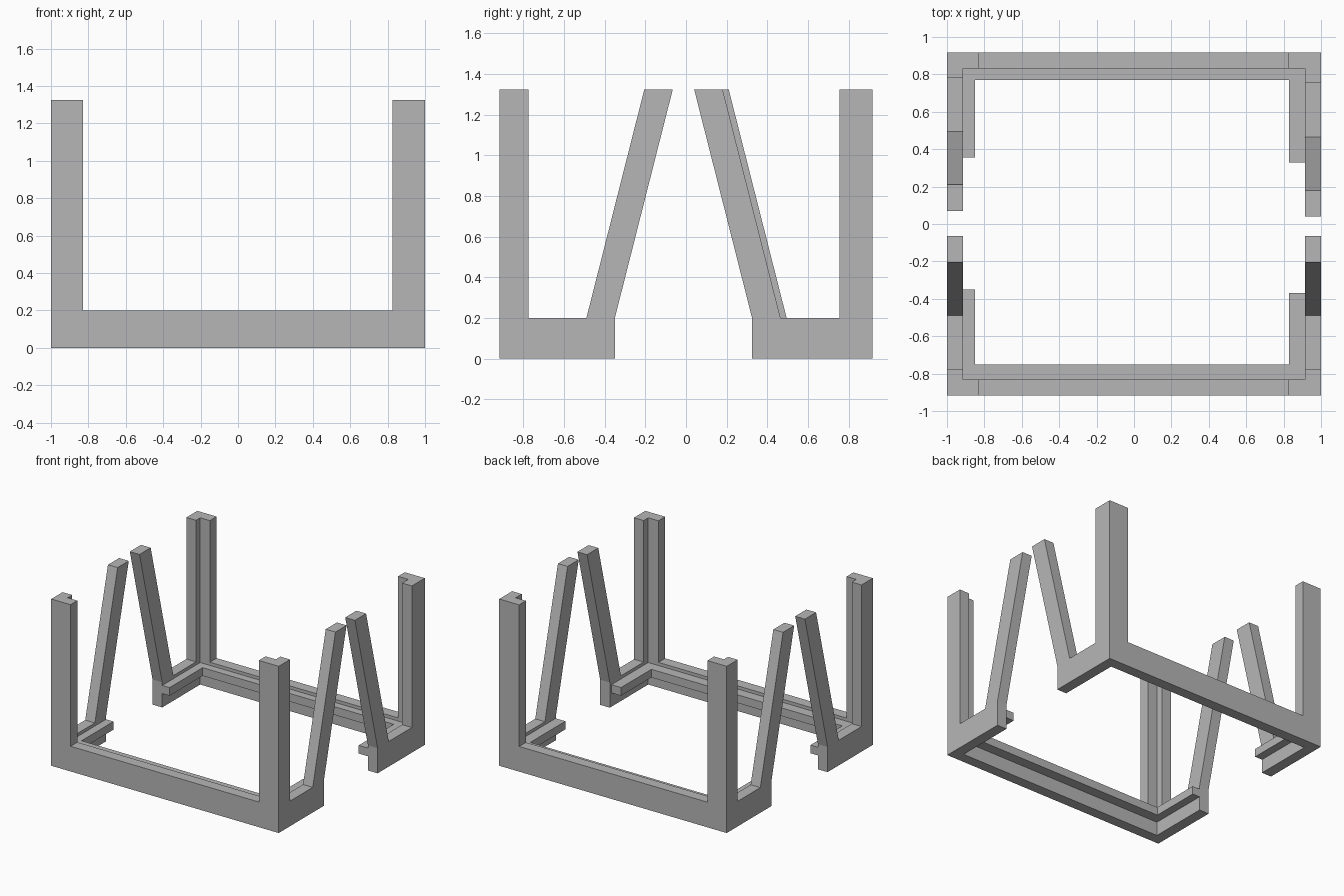
import bpy, bmesh
from mathutils import Vector

cube = bpy.data.objects.get("Cube")
if cube:
    bpy.data.objects.remove(cube)

grey = bpy.data.materials.new("plain_grey")
grey.use_nodes = True
grey.diffuse_color = (0.47, 0.47, 0.47, 1)
grey.node_tree.nodes["Principled BSDF"].inputs["Base Color"].default_value = grey.diffuse_color

WALL, RAIL_H, POST_H = 0.085, 0.2, 1.325
HALF_X, HALF_Y = 1.0, 0.917
INNER_X, INNER_Y = HALF_X - WALL, HALF_Y - WALL
LEDGE_Z, LEDGE_H = 0.11, 0.065
BRACE_W, BRACE_LEAN = 0.14, 0.285


def prism(name, outline, depth):
    """Extrude a closed planar outline along the depth vector."""
    bm = bmesh.new()
    face = bm.faces.new([bm.verts.new(p) for p in outline])
    ext = bmesh.ops.extrude_face_region(bm, geom=[face], use_keep_orig=True)
    moved = [v for v in ext["geom"] if isinstance(v, bmesh.types.BMVert)]
    bmesh.ops.translate(bm, verts=moved, vec=Vector(depth))
    bmesh.ops.recalc_face_normals(bm, faces=bm.faces)
    mesh = bpy.data.meshes.new(name)
    bm.to_mesh(mesh)
    bm.free()
    mesh.materials.append(grey)
    obj = bpy.data.objects.new(name, mesh)
    bpy.context.collection.objects.link(obj)
    return obj


def end_panel(name, s):
    # Long rail with the wide leg of both corner posts
    left, right = -0.83, 0.825
    pts = [(-HALF_X, 0), (HALF_X, 0), (HALF_X, POST_H), (right, POST_H),
           (right, RAIL_H), (left, RAIL_H), (left, POST_H), (-HALF_X, POST_H)]
    prism(name, [(x, s * HALF_Y, z) for x, z in pts], (0, -s * WALL, 0))


def side_panel(name, sx, s, end, post):
    # Short rail, narrow leg of the corner post and the leaning brace
    tip = end - BRACE_LEAN
    pts = [(INNER_Y, 0), (end, 0), (end, RAIL_H), (tip, POST_H),
           (tip + BRACE_W, POST_H), (end + BRACE_W, RAIL_H),
           (post, RAIL_H), (post, POST_H), (INNER_Y, POST_H)]
    prism(name, [(sx * HALF_X, s * y, z) for y, z in pts], (-sx * WALL, 0, 0))


def ledge(name, s, inner_y, right_end, left_end):
    # U-shaped shelf running round the inside of the rails
    lo, hi = -0.85, 0.83
    pts = [(-INNER_X, right_end), (-INNER_X, INNER_Y), (INNER_X, INNER_Y),
           (INNER_X, left_end), (hi, left_end), (hi, inner_y),
           (lo, inner_y), (lo, right_end)]
    prism(name, [(x, s * y, LEDGE_Z) for x, y in pts], (0, 0, LEDGE_H))


end_panel("front_panel", -1)
end_panel("back_panel", 1)
side_panel("front_right_side", -1, -1, 0.35, 0.775)
side_panel("front_left_side", 1, -1, 0.35, 0.775)
side_panel("back_right_side", -1, 1, 0.355, 0.78)
side_panel("back_left_side", 1, 1, 0.325, 0.755)
ledge("front_ledge", -1, 0.75, 0.35, 0.37)
ledge("back_ledge", 1, 0.77, 0.355, 0.33)
